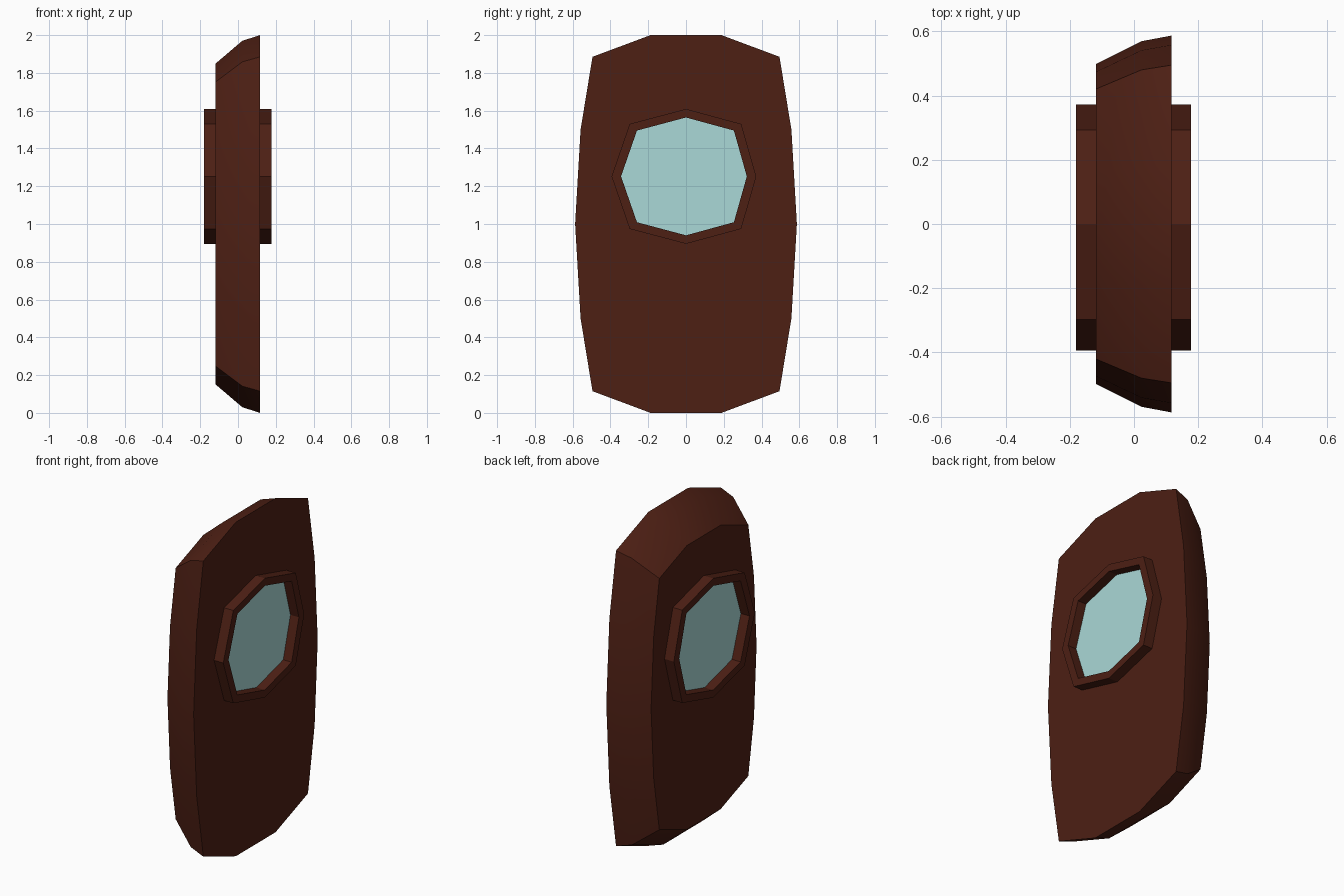
import bpy, bmesh, math

if "Cube" in bpy.data.objects:
    bpy.data.objects.remove(bpy.data.objects["Cube"])


def material(name, color):
    m = bpy.data.materials.new(name)
    m.diffuse_color = color
    m.use_nodes = True
    m.node_tree.nodes["Principled BSDF"].inputs["Base Color"].default_value = m.diffuse_color
    return m


BROWN = material("dark_wood", (0.075, 0.014, 0.007, 1))
BLUE = material("pale_glass", (0.40, 0.69, 0.68, 1))


def loft(name, loops, mat, caps=True, closed=False):
    """Skin a series of loops, optionally capping the ends."""
    bm = bmesh.new()
    rings = [[bm.verts.new(p) for p in loop] for loop in loops]
    n = len(rings[0])
    pairs = list(zip(rings, rings[1:]))
    if closed:
        pairs.append((rings[-1], rings[0]))
    for a, b in pairs:
        for i in range(n):
            j = (i + 1) % n
            bm.faces.new((a[i], a[j], b[j], b[i]))
    if caps:
        bm.faces.new(rings[0])
        bm.faces.new(rings[-1])
    bmesh.ops.recalc_face_normals(bm, faces=bm.faces)
    mesh = bpy.data.meshes.new(name)
    bm.to_mesh(mesh)
    bm.free()
    mesh.materials.append(mat)
    ob = bpy.data.objects.new(name, mesh)
    bpy.context.collection.objects.link(ob)
    return ob


# Door panel: one quarter outline mirrored, then scaled in at each depth
quarter = [(0.587, 0), (0.558, 0.5), (0.495, 0.885), (0.188, 1.0)]
half = quarter + [(-y, z) for y, z in reversed(quarter)]
outline = half + [(-y, -z) for y, z in half[1:-1]]
door = loft("door_panel",
            [[(x, y * s, 1 + z * s) for y, z in outline]
             for x, s in ((-0.118, 0.85), (0.023, 0.97), (0.117, 1.0))], BROWN)
bpy.context.view_layer.objects.active = door
door.select_set(True)
bpy.ops.object.shade_smooth_by_angle(angle=math.radians(30))


def octagon(x, ry, rz):
    """Window octagon with a point at the top, slightly off centre."""
    return [(x, -0.011 * abs(math.cos(a)) + ry * math.cos(a), 1.252 + rz * math.sin(a))
            if i % 4 == 0 else
            (x, -0.003 * (i % 2) + ry * math.cos(a) * (1.09 if i % 2 else 1),
             1.252 + rz * math.sin(a) * (1.1 if i % 2 else 1))
            for i, a in ((i, i * math.pi / 4) for i in range(8))]


# Raised window frame and glass on both faces
for side, base, tip in (("left", -0.118, -0.18), ("right", 0.117, 0.178)):
    loft(side + "_window_frame",
         [octagon(base, 0.383, 0.357), octagon(tip, 0.383, 0.357),
          octagon(tip, 0.333, 0.312), octagon(base, 0.333, 0.312)],
         BROWN, caps=False, closed=True)
    glass_x = base + math.copysign(0.005, base)
    loft(side + "_window_glass",
         [octagon(base, 0.333, 0.312), octagon(glass_x, 0.333, 0.312)], BLUE)
